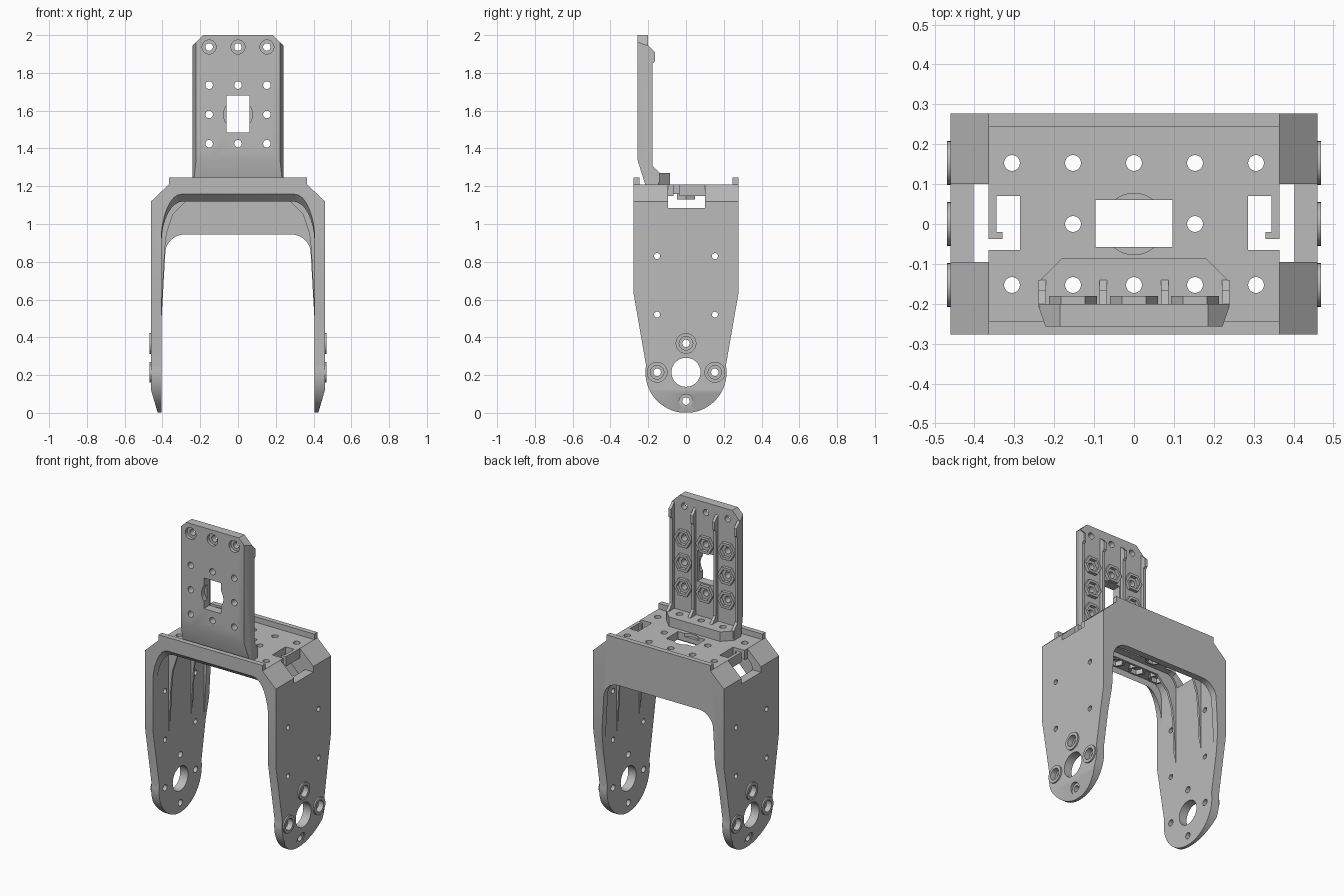
import bpy, bmesh
from math import sin, cos, radians, pi
from mathutils import Vector

cube = bpy.data.objects.get("Cube")
if cube:
    bpy.data.objects.remove(cube, do_unlink=True)

grey = bpy.data.materials.new("plain_grey")
grey.use_nodes = True
COLOUR = (0.5, 0.5, 0.5, 1)
grey.diffuse_color = COLOUR
grey.node_tree.nodes["Principled BSDF"].inputs["Base Color"].default_value = COLOUR


def place(axis, u, v, t):
    return Vector({"X": (t, u, v), "Y": (u, t, v), "Z": (u, v, t)}[axis])


def ngon(u, v, r, n=28, phase=0.0):
    return [(u + r * cos(phase + 2 * pi * i / n), v + r * sin(phase + 2 * pi * i / n)) for i in range(n)]


def arc(cu, cv, ru, rv, start=0, end=90, n=8):
    angles = [radians(start + (end - start) * i / n) for i in range(n + 1)]
    return [(cu + ru * cos(a), cv + rv * sin(a)) for a in angles]


def rect(u0, u1, v0, v1):
    return [(u0, v0), (u1, v0), (u1, v1), (u0, v1)]


def flip(pts):
    return [(-u, v) for u, v in reversed(pts)]


def both(pts):
    return pts + flip(pts)


def prism(axis, pts, a, b, end_pts=None):
    """Closed solid between two matching outlines."""
    def build(bm):
        lo = [bm.verts.new(place(axis, u, v, a)) for u, v in pts]
        hi = [bm.verts.new(place(axis, u, v, b)) for u, v in end_pts or pts]
        bm.faces.new(lo)
        bm.faces.new(hi[::-1])
        for i in range(len(lo)):
            j = (i + 1) % len(lo)
            bm.faces.new((lo[i], lo[j], hi[j], hi[i]))
    return build


def tube(axis, u, v, r_out, r_in, a, b, n=28):
    """Ring-shaped rim around a hole."""
    def build(bm):
        loops = [[bm.verts.new(place(axis, p, q, t)) for p, q in ngon(u, v, r, n)]
                 for r, t in ((r_out, a), (r_out, b), (r_in, b), (r_in, a))]
        for k in range(4):
            for i in range(n):
                j = (i + 1) % n
                bm.faces.new((loops[k][i], loops[k][j], loops[k - 3][j], loops[k - 3][i]))
    return build


def make(name, *builders):
    bm = bmesh.new()
    for build in builders:
        build(bm)
    bmesh.ops.recalc_face_normals(bm, faces=bm.faces)
    mesh = bpy.data.meshes.new(name)
    bm.to_mesh(mesh)
    bm.free()
    mesh.materials.append(grey)
    obj = bpy.data.objects.new(name, mesh)
    bpy.context.scene.collection.objects.link(obj)
    return obj


def boolean(obj, operation, *builders):
    tool = make("cutter", *builders)
    tool.hide_render = True
    mod = obj.modifiers.new("shape", "BOOLEAN")
    mod.operation, mod.solver, mod.object = operation, "EXACT", tool
    bpy.context.view_layer.objects.active = obj
    bpy.ops.object.modifier_apply(modifier=mod.name)
    bpy.data.objects.remove(tool, do_unlink=True)


def smooth(obj):
    bpy.ops.object.select_all(action="DESELECT")
    obj.select_set(True)
    bpy.context.view_layer.objects.active = obj
    bpy.ops.object.shade_smooth_by_angle(angle=radians(28))


DEPTH, PITCH, TOP = 0.277, 0.153, 1.21
SIDES = (-1, 1)

# Fork frame: arched channel, skirts and edge lips
channel = both([(.365, TOP), (.46, 1.12), (.46, -.02), (.405, -.02)] + arc(.33, 1.06, .075, .1))
shoulder = [(.36, 1.2), (.45, 1.115)]
back_skirt = both(shoulder + [(.45, .44), (.408, .44)] + arc(.28, .845, .105, .1))
front_outer = both(shoulder + [(.45, .9)] + arc(.30, .9, .108, .26))
front_inner = both(shoulder + [(.45, .9)] + arc(.29, .9, .115, .22))

frame = make("fork_frame", prism("Y", channel, -.3, .3))
boolean(frame, "UNION", prism("Y", back_skirt, .235, .29))
boolean(frame, "UNION", prism("Y", front_inner, -.235, -.279, front_outer))
boolean(frame, "UNION", *[prism("Z", rect(-.365, .365, *sorted((s * .245, s * .29))), 1.19, 1.245)
                          for s in SIDES])

# Tapered round-ended legs
outline = both([(DEPTH, 1.3), (DEPTH, .63)] + arc(0, .215, .215, .215, 10, -85, 16))
boolean(frame, "INTERSECT", prism("X", outline, -.5, .5))
foot = [(.475, .171), (.419, -.02), (.5, -.02), (.5, .171)]
boolean(frame, "DIFFERENCE", prism("Y", foot, -.4, .4), prism("Y", flip(foot), -.4, .4))

# Leg holes: pivot, pivot screws and side screws
screws = [(0, .368), (-PITCH, .215), (PITCH, .215), (0, .062)]
small = [(s * PITCH, z) for s in SIDES for z in (.83, .52)]
boolean(frame, "DIFFERENCE", prism("X", ngon(0, .215, .077, 40), -.6, .6),
        *[prism("X", ngon(y, z, .02, 20), -.6, .6) for y, z in screws],
        *[prism("X", ngon(y, z, .016, 20), -.6, .6) for y, z in small])
boolean(frame, "DIFFERENCE", *[prism("X", ngon(y, z, .036), s * .435, s * .5)
                               for s in SIDES for y, z in screws])

# Shoulder windows, hooked cable slots and top plate holes
window = rect(.365, .5, -.095, .1)
slot = [(.286, .07), (.345, .07), (.345, -.02), (.33, -.02), (.33, -.038),
        (.37, -.038), (.37, -.065), (.286, -.065)]
deck_holes = [(i * PITCH, s * PITCH) for i in range(-2, 3) for s in SIDES] + [(-PITCH, 0), (PITCH, 0)]
boolean(frame, "DIFFERENCE", prism("Z", window, 1.085, 1.3), prism("Z", flip(window), 1.085, 1.3))
boolean(frame, "DIFFERENCE", prism("Z", slot, 1.1, 1.3), prism("Z", flip(slot), 1.1, 1.3),
        prism("Z", rect(-.096, .096, -.058, .06), 1.1, 1.3),
        *[prism("Z", ngon(x, y, .02, 20), 1.1, 1.3) for x, y in deck_holes])
boolean(frame, "DIFFERENCE", prism("Z", ngon(0, 0, .077, 40), 1.19, 1.3))
smooth(frame)

# Raised screw bosses on the legs
for s, side in zip(SIDES, ("right", "left")):
    smooth(make(side + "_leg_bosses",
                *[tube("X", y, z, .055, .036, s * .45, s * .469) for y, z in screws[:3]]))

# Thin stiffening ribs inside the arch
leg_rib = [(.41, .44), (.388, .86), (.378, .95), (.345, 1.05), (.27, 1.125),
           (.27, 1.17), (.36, 1.17), (.412, 1.1)]
arch_ribs = []
for y in (-.112, .112):
    for pts in (leg_rib, flip(leg_rib), rect(-.28, .28, 1.13, 1.17)):
        arch_ribs.append(prism("Y", pts, y - .007, y + .007))
make("arch_ribs", *arch_ribs)

# Hexagonal nut rims under the deck
make("deck_nut_rims", *[tube("Z", x, y, .055, .04, 1.13, 1.165, 6) for x, y in deck_holes])

# Upright mounting panel with chamfered edges and sloped foot
panel = make("mounting_panel", prism("Y", both([(.185, 2), (.24, 1.945), (.24, 1.2)]), -.257, -.2))
boolean(panel, "INTERSECT", prism("Z", both([(.222, -.257), (.24, -.205), (.24, -.19)]), 1.1, 2.1))
boolean(panel, "INTERSECT", prism("X", [(-.213, 1.2), (-.257, 1.34), (-.257, 2.1), (-.19, 2.1), (-.19, 1.2)],
                                  -.3, .3))
boolean(panel, "UNION", prism("Z", both([(.18, -.085), (.239, -.145), (.239, -.208)]), 1.205, 1.27))

columns = (-PITCH, 0, PITCH)
nut_spots = [(x, z) for z in (1.735, 1.58, 1.425) for x in columns if x or z != 1.58]
top_spots = [(x, 1.937) for x in columns]
boolean(panel, "DIFFERENCE", prism("Y", rect(-.06, .06, 1.485, 1.68), -.4, .1),
        *[prism("Y", ngon(x, z, .02, 20), -.4, .1) for x, z in nut_spots + top_spots])
boolean(panel, "DIFFERENCE", prism("Y", ngon(0, 1.58, .077, 40), -.3, -.225),
        *[prism("Y", ngon(x, z, .037), -.3, -.237) for x, z in top_spots],
        *[prism("Z", ngon(x, -PITCH, .02, 20), 1.1, 1.35) for x in columns])
smooth(panel)

# Upright ribs and nut rims on the panel back
rib = [(-.21, 1.95), (-.2, 1.945), (-.165, 1.91), (-.165, 1.86), (-.178, 1.85),
       (-.178, 1.31), (-.14, 1.27), (-.14, 1.22), (-.21, 1.22)]
make("panel_ribs", *[prism("X", rib, x - .009, x + .009) for x in (-.23, -.077, .077, .23)])
make("panel_nut_rims", *[tube("Y", x, z, .06, .042, -.205, -.18, 6) for x, z in nut_spots])
